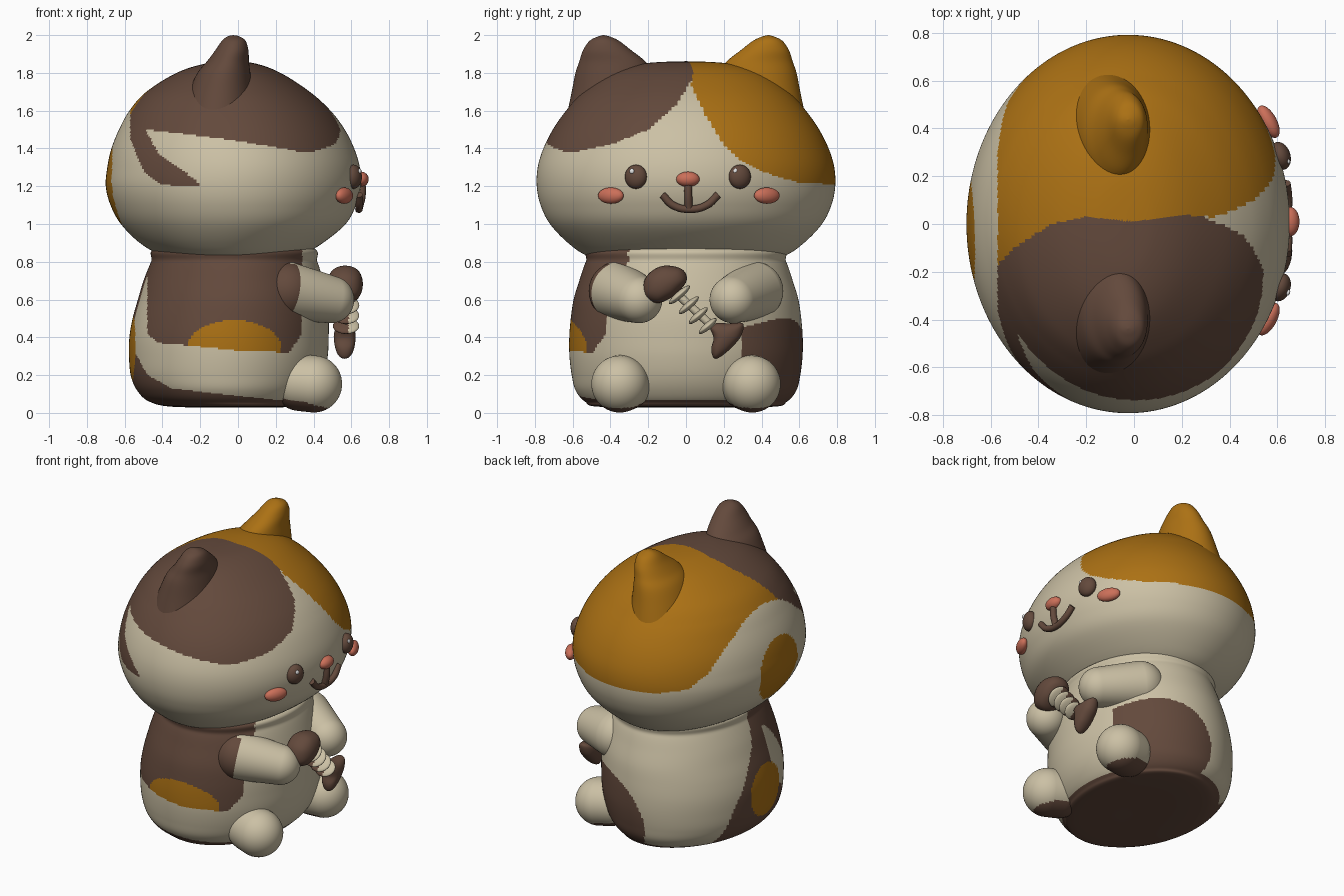
import bpy, bmesh, math
from mathutils import Vector, Matrix

if "Cube" in bpy.data.objects:
    bpy.data.objects.remove(bpy.data.objects["Cube"])

MATS = []
for name, col in [("cream", (.60, .53, .375)), ("dark brown", (.125, .067, .045)),
                  ("orange", (.41, .165, .007)), ("pink", (.60, .16, .10)), ("white", (.85, .85, .85))]:
    m = bpy.data.materials.new(name)
    m.diffuse_color = (*col, 1)
    m.use_nodes = True
    m.node_tree.nodes["Principled BSDF"].inputs["Base Color"].default_value = m.diffuse_color
    MATS.append(m)
CREAM, BROWN, ORANGE, PINK, WHITE = range(5)


def finish(name, bm, colour):
    """Colour is an index, or a rule giving an index for a face centre."""
    bmesh.ops.remove_doubles(bm, verts=bm.verts, dist=1e-5)
    bmesh.ops.recalc_face_normals(bm, faces=bm.faces)
    rule = colour if callable(colour) else (lambda p: colour)
    used = {}
    for f in bm.faces:
        f.smooth = True
        f.material_index = used.setdefault(rule(f.calc_center_median()), len(used))
    me = bpy.data.meshes.new(name)
    bm.to_mesh(me)
    bm.free()
    for i in used:
        me.materials.append(MATS[i])
    ob = bpy.data.objects.new(name, me)
    bpy.context.collection.objects.link(ob)
    return ob


def interp(table, v):
    if v <= table[0][0]:
        return table[0][1]
    for (a, fa), (b, fb) in zip(table, table[1:]):
        if v <= b:
            return fa + (fb - fa) * (v - a) / (b - a)
    return table[-1][1]


def loft(name, rows, colour, seg, sub):
    """Smooth stack of elliptical rings; row = z, xmin, xmax, ymin, ymax."""
    rows = [Vector(r) for r in rows]
    pts = [rows[0]] + rows + [rows[-1]]
    fine = []
    for i in range(1, len(pts) - 2):
        a, b, c, d = pts[i - 1:i + 3]
        for k in range(sub):
            t = k / sub
            fine.append(.5 * (2 * b + (c - a) * t + (2 * a - 5 * b + 4 * c - d) * t * t
                              + (3 * b - a - 3 * c + d) * t ** 3))
    fine.append(rows[-1])
    bm = bmesh.new()
    rings = []
    for z, x0, x1, y0, y1 in fine:
        rings.append([bm.verts.new(((x0 + x1) / 2 + (x1 - x0) / 2 * math.cos(2 * math.pi * j / seg),
                                    (y0 + y1) / 2 + (y1 - y0) / 2 * math.sin(2 * math.pi * j / seg), z))
                      for j in range(seg)])
    for r, s in zip(rings, rings[1:]):
        for j in range(seg):
            bm.faces.new((r[j], r[j - 1], s[j - 1], s[j]))
    return finish(name, bm, colour)


def blob(name, loc, radii, colour, rot=None, seg=32):
    bm = bmesh.new()
    bmesh.ops.create_uvsphere(bm, u_segments=seg, v_segments=seg // 2, radius=1)
    bm.transform(Matrix.Translation(loc) @ (rot or Matrix()) @ Matrix.Diagonal((*radii, 1)))
    return finish(name, bm, colour)


def capsule(name, a, b, ra, rb, colour):
    a, b = Vector(a), Vector(b)
    bm = bmesh.new()
    bmesh.ops.create_uvsphere(bm, u_segments=64, v_segments=48, radius=1)
    q = (b - a).to_track_quat('Z', 'Y')
    for v in bm.verts:
        v.co = b + q @ (v.co * rb) if v.co.z > .01 else a + q @ (v.co * ra)
    return finish(name, bm, colour)


def plate(name, outline, x0, x1, colour):
    """Rounded slab from a (y, z) outline."""
    bm = bmesh.new()
    f = bm.faces.new([bm.verts.new((x0, y, z)) for y, z in outline])
    ext = bmesh.ops.extrude_face_region(bm, geom=[f])
    for v in ext["geom"]:
        if isinstance(v, bmesh.types.BMVert):
            v.co.x = x1
    ob = finish(name, bm, colour)
    ob.modifiers.new("round", 'SUBSURF').levels = 3
    ob.modifiers["round"].render_levels = 3


def tube(name, points, r, colour):
    cu = bpy.data.curves.new(name, 'CURVE')
    cu.dimensions = '3D'
    cu.bevel_depth, cu.bevel_resolution, cu.use_fill_caps = r, 4, True
    sp = cu.splines.new('BEZIER')
    sp.bezier_points.add(len(points) - 1)
    for bp, p in zip(sp.bezier_points, points):
        bp.co = p
        bp.handle_left_type = bp.handle_right_type = 'AUTO'
    cu.materials.append(MATS[colour])
    bpy.context.collection.objects.link(bpy.data.objects.new(name, cu))


# colour rules for the coat patches
def head_coat(p):
    x, y, z = p
    if x < -.5 and math.hypot(y + .03, z - 1.2) < .21:
        return ORANGE
    if x < -.57:
        return CREAM
    seam = interp([(-.57, -.17), (-.5, -.1), (-.35, 0), (-.2, .03), (0, .01), (.2, .04), (.4, .02)], x)
    if y > seam:
        low = (interp([(.02, 1.75), (.1, 1.58), (.2, 1.42), (.3, 1.33), (.45, 1.26), (.6, 1.22), (.79, 1.21)], y)
               if x > 0 else interp([(-.57, 1.5), (-.53, 1.33), (-.45, 1.24), (-.3, 1.21)], x))
        return ORANGE if z > low else CREAM
    if x > .3:
        low = interp([(-.75, 1.38), (-.6, 1.38), (-.4, 1.42), (-.2, 1.5), (-.05, 1.63), (.04, 1.78)], y)
    else:
        low = interp([(-.48, 1.5), (0, 1.44), (.2, 1.405), (.3, 1.39)], x)
    if x < -.2:  # hooked tip behind the cheek
        hook = interp([(-.57, 1.45), (-.5, 1.28), (-.42, 1.215), (-.33, 1.2), (-.2, 1.2)], x)
        top = interp([(-.49, 1.5), (-.42, 1.37), (-.3, 1.29), (-.2, 1.21)], x)
        if z > hook and (z < top or x < -.485):
            return BROWN
    return BROWN if z > low else CREAM


def body_coat(p):
    x, y, z = p
    if x < -.4 and math.hypot(y + .05, z - .34) < .17:
        return ORANGE
    if z < .07:
        return BROWN
    if x < -.1 and -.12 < y < interp([(.1, .32), (.3, .25), (.5, .13), (.65, .03), (.85, -.02)], z):
        return BROWN
    if y > 0:
        return BROWN if math.hypot((x - .23) / .34, (z - .2) / .3) < 1 and y > .3 else CREAM
    if z < interp([(-.58, .4), (-.55, .33), (-.48, .2), (-.35, .13), (-.1, .1), (.3, .06)], x):
        return BROWN
    if x < -.48 or x > .34:
        return BROWN if z > .74 and x < 0 else CREAM
    if z < interp([(-.48, .42), (-.42, .37), (-.3, .36), (0, .33), (.27, .32), (.34, .42)], x):
        return CREAM
    return ORANGE if math.hypot((x + .02) / .25, (z - .34) / .15) < 1 else BROWN


# head and body
def sym(rows):
    return [(z, a, b, -w, w) for z, a, b, w in rows]

loft("head", sym([(.79, -.02, -.02, 0), (.80, -.28, .23, .38), (.83, -.40, .33, .52), (.9, -.52, .45, .625),
                  (1., -.62, .57, .72), (1.1, -.675, .625, .77), (1.2, -.70, .65, .79), (1.3, -.692, .645, .785),
                  (1.4, -.67, .615, .755), (1.5, -.63, .565, .705), (1.6, -.575, .49, .635),
                  (1.7, -.485, .38, .545), (1.8, -.325, .225, .4), (1.85, -.17, .09, .22),
                  (1.862, -.04, -.04, 0)]), head_coat, 256, 11)
loft("body", sym([(.03, -.03, -.03, 0), (.032, -.34, .3, .45), (.06, -.47, .37, .535), (.12, -.535, .42, .585),
                  (.2, -.568, .455, .605), (.3, -.577, .475, .617), (.4, -.575, .48, .618), (.5, -.558, .48, .61),
                  (.6, -.53, .47, .595), (.7, -.5, .45, .565), (.8, -.46, .42, .53), (.88, -.42, .38, .48),
                  (.95, -.02, -.02, 0)]), body_coat, 240, 11)

# paired parts
ear_rows = [(1.58, -.30, .09, .15, .63), (1.7, -.26, .075, .16, .605), (1.8, -.215, .065, .18, .585),
            (1.86, -.165, .058, .215, .565), (1.92, -.12, .055, .29, .545), (1.97, -.085, .04, .355, .51),
            (1.993, -.055, .008, .405, .465), (2., -.025, -.025, .437, .437)]
for side, s, coat in (("right", -1, BROWN), ("left", 1, ORANGE)):
    loft(side + "_ear", [(z, a, b, s * c, s * d) for z, a, b, c, d in ear_rows], coat, 64, 6)
    capsule(side + "_arm", (.26, s * .36, .645), (.49, s * .25, .6), .155, .125,
            (lambda p: BROWN if p.y < -.41 and p.x < .4 else CREAM))
    capsule(side + "_foot", (.33, s * .33, .16), (.4, s * .35, .153), .15, .151,
            (lambda p: BROWN if p.z < .065 - (p.x - .3) * .22 else CREAM))
    y = .01 + s * .275
    turn = Matrix.Rotation(s * .33, 4, 'Z')
    blob(side + "_eye", (.612, y, 1.25), (.042, .06, .064), BROWN, turn)
    blob(side + "_eye_glint", (.645, y - .022, 1.28), (.008, .013, .014), WHITE, turn, 16)
    blob(side + "_cheek", (.562, .015 + s * .413, 1.15), (.035, .075, .043), PINK, Matrix.Rotation(s * .5, 4, 'Z'))

# nose and mouth
blob("nose", (.652, .01, 1.237), (.04, .062, .04), PINK)
tube("nose_line", [(.655, .012, 1.22), (.655, .012, 1.15), (.64, .015, 1.085)], .021, BROWN)
tube("mouth", [(.64, -.125, 1.155), (.642, -.07, 1.1), (.64, .02, 1.078), (.642, .11, 1.1), (.635, .17, 1.155)],
     .02, BROWN)

# fish bone held in the paws
plate("fish_head", [(-.245, .60), (-.235, .73), (-.13, .80), (0, .775), (.03, .70), (-.06, .61), (-.15, .56)],
      .46, .675, BROWN)
plate("fish_tail", [(.10, .46), (.17, .49), (.24, .47), (.33, .50), (.30, .39), (.22, .32), (.14, .25), (.12, .35),
                    (.16, .40)], .50, .63, BROWN)
tube("fish_spine", [(.575, -.08, .66), (.575, .04, .55), (.57, .17, .43)], .022, CREAM)
tilt = Matrix.Rotation(-math.atan2(.17, .15) + math.pi / 2, 4, 'X')
for i in range(4):
    t = i / 3
    blob("fish_rib_%d" % (i + 1), (.572, -.035 + .15 * t, .625 - .165 * t), (.07, .072 - .012 * t, .019),
         (lambda p: BROWN if p.x < .585 else CREAM), Matrix.Rotation(math.radians(41), 4, 'X'), 32)
